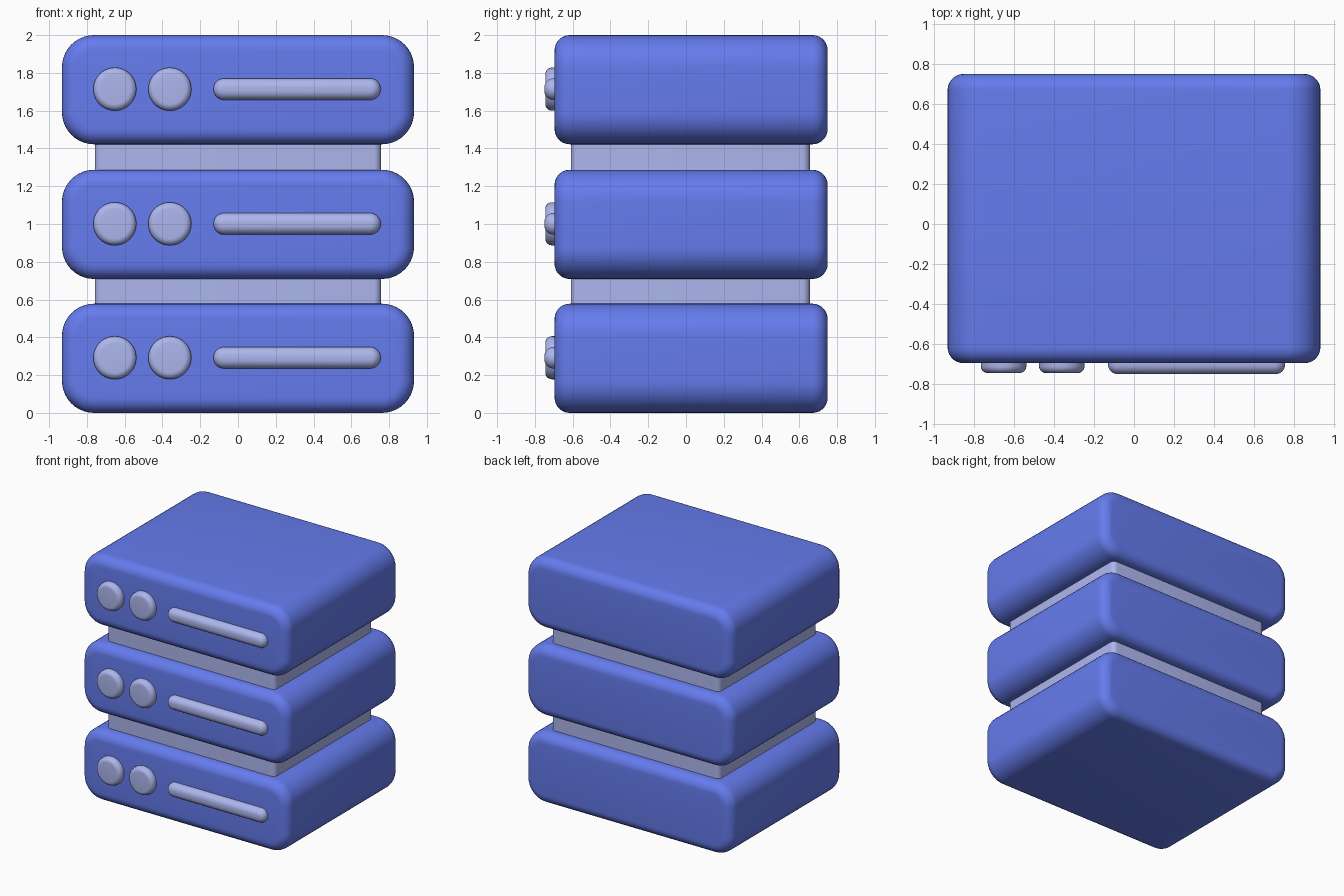
import bpy, bmesh
from math import sin, cos, pi
from mathutils import Matrix, Vector

if "Cube" in bpy.data.objects:
    bpy.data.objects.remove(bpy.data.objects["Cube"])


def material(name, rgb):
    m = bpy.data.materials.new(name)
    m.diffuse_color = (*rgb, 1)
    m.use_nodes = True
    m.node_tree.nodes["Principled BSDF"].inputs["Base Color"].default_value = m.diffuse_color
    return m


BLUE = material("blue", (0.13, 0.20, 0.85))
PALE = material("pale_blue", (0.42, 0.47, 0.85))
FACING_FRONT = Matrix.Rotation(pi / 2, 4, 'X')   # local z -> -y, local y -> z


def rounded_outline(w, h, r, seg):
    pts = []
    for k, (sx, sy) in enumerate([(1, 1), (-1, 1), (-1, -1), (1, -1)]):
        for i in range(seg + 1):
            a = (k + i / seg) * pi / 2
            pts.append((sx * (w / 2 - r) + r * cos(a), sy * (h / 2 - r) + r * sin(a)))
    return pts


def rounded_block(name, mat, loc, w, h, depth, r, front=0, back=0, turn=Matrix(), seg=10, steps=7):
    """Rounded-rectangle extrusion with rounded rims at both ends."""
    rings = []
    for side, b in ((-1, back), (1, front)):
        n = steps if b else 0
        part = []
        for i in range(n + 1):
            a = (i / n) * pi / 2 if n else 0
            part.append((b * (1 - cos(a)), side * (depth / 2 - b + b * sin(a))))
        rings += part[::-1] if side < 0 else part
    bm = bmesh.new()
    loops = [[bm.verts.new((x, y, z)) for x, y in rounded_outline(w - 2 * i, h - 2 * i, r - i, seg)]
             for i, z in rings]
    for lo, hi in zip(loops, loops[1:]):
        for j in range(len(lo)):
            k = (j + 1) % len(lo)
            bm.faces.new((lo[j], lo[k], hi[k], hi[j]))
    bm.faces.new(loops[0][::-1])
    bm.faces.new(loops[-1])
    bmesh.ops.remove_doubles(bm, verts=bm.verts, dist=1e-5)
    bm.transform(turn)
    bmesh.ops.recalc_face_normals(bm, faces=bm.faces)
    me = bpy.data.meshes.new(name)
    bm.to_mesh(me)
    bm.free()
    me.materials.append(mat)
    ob = bpy.data.objects.new(name, me)
    ob.location = Vector(loc)
    bpy.context.collection.objects.link(ob)
    bpy.context.view_layer.objects.active = ob
    for o in bpy.context.selected_objects:
        o.select_set(False)
    ob.select_set(True)
    bpy.ops.object.shade_smooth_by_angle(angle=pi / 6)
    return ob


# Three server units, each with two round buttons and a slot bar
for n, z in enumerate((0.289, 0.998, 1.711), 1):
    rounded_block(f"server_unit_{n}", BLUE, (0, 0.027, z), 1.864, 0.578, 1.446, 0.17,
                  0.08, 0.08, FACING_FRONT)
    for side, x in (("left", -0.652), ("right", -0.361)):
        rounded_block(f"button_{side}_{n}", PALE, (x, -0.70, z + 0.003), 0.228, 0.228, 0.09, 0.114,
                      front=0.035, turn=FACING_FRONT)
    rounded_block(f"slot_bar_{n}", PALE, (0.313, -0.70, z + 0.003), 0.886, 0.114, 0.10, 0.057,
                  front=0.048, turn=FACING_FRONT)

# Recessed spacers between the units
for n, z in enumerate((0.644, 1.355), 1):
    rounded_block(f"spacer_{n}", PALE, (0, 0.023, z), 1.516, 1.266, 0.17, 0.04, seg=6)
